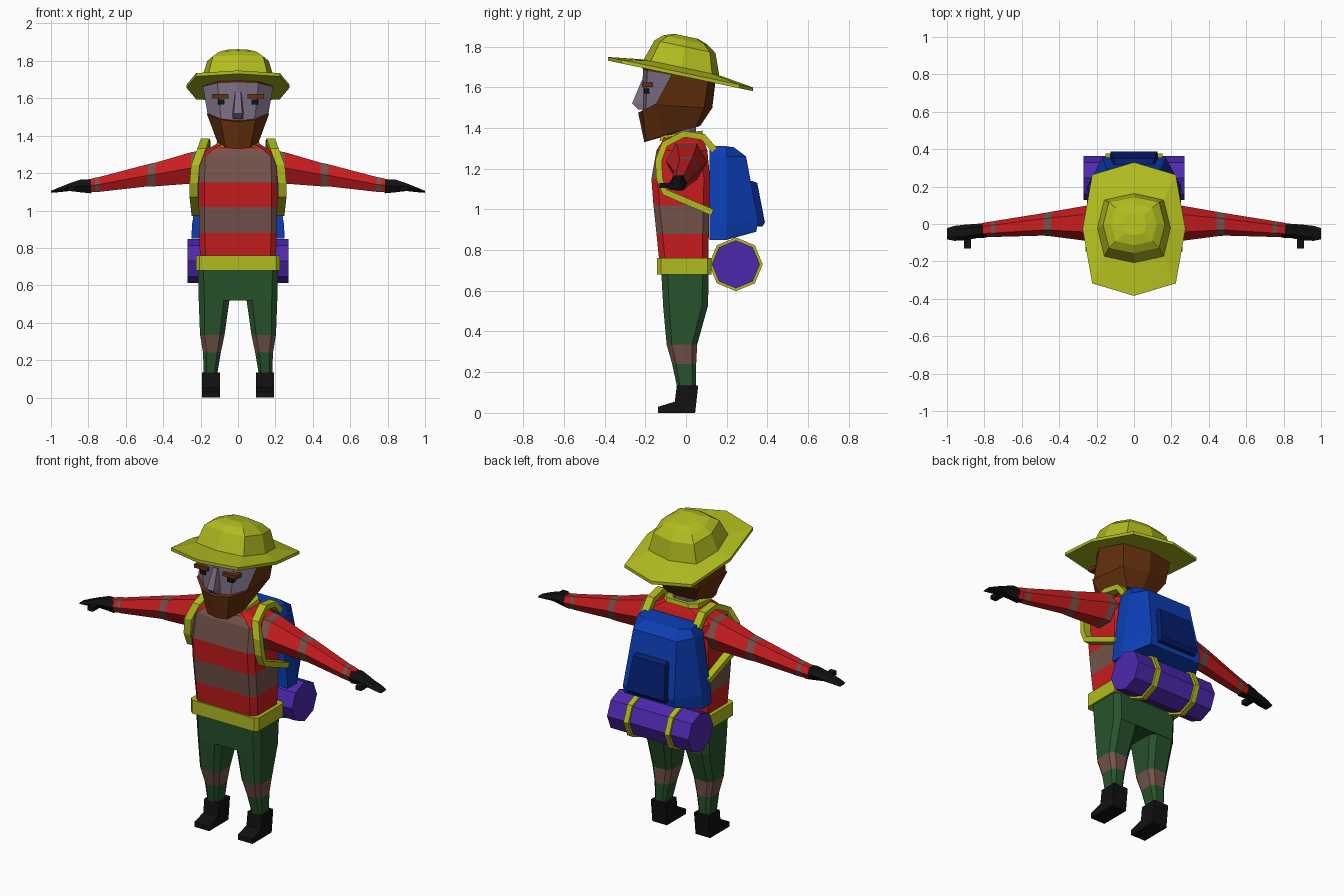
import bpy, bmesh, math
from mathutils import Vector

if "Cube" in bpy.data.objects:
    bpy.data.objects.remove(bpy.data.objects["Cube"])

PALETTE = {"red": (200, 34, 36), "stripe": (116, 84, 76), "yellow": (176, 186, 36),
           "green": (44, 84, 48), "black": (24, 24, 24), "skin": (124, 110, 132),
           "brown": (102, 52, 20), "blue": (20, 64, 178), "navy": (14, 36, 112),
           "purple": (80, 44, 172)}
MATS = {}
for key, rgb in PALETTE.items():
    MATS[key] = bpy.data.materials.new(key)
    MATS[key].diffuse_color = [(c / 255) ** 2.2 for c in rgb] + [1]


def loft(name, rings, cols, mirror=False, closed=False):
    """Skin equal-length rings; cols holds one colour per band, or a list per column."""
    bands = len(rings) if closed else len(rings) - 1
    if isinstance(cols, str):
        cols = [cols] * bands
    flat = lambda c: c if isinstance(c, str) else c[-1]
    names = sorted({n for c in cols for n in ([c] if isinstance(c, str) else c)})
    bm = bmesh.new()
    vs = [[bm.verts.new(p) for p in r] for r in rings]
    n = len(rings[0])
    for i in range(bands):
        a, b = vs[i], vs[(i + 1) % len(vs)]
        for j in range(n):
            k = (j + 1) % n
            f = bm.faces.new((a[j], a[k], b[k], b[j]))
            f.material_index = names.index(cols[i] if isinstance(cols[i], str) else cols[i][j])
    if not closed:
        bm.faces.new(vs[0][::-1]).material_index = names.index(flat(cols[0]))
        bm.faces.new(vs[-1]).material_index = names.index(flat(cols[-1]))
    bmesh.ops.recalc_face_normals(bm, faces=bm.faces)
    me = bpy.data.meshes.new(name)
    bm.to_mesh(me)
    bm.free()
    for m in names:
        me.materials.append(MATS[m])
    ob = bpy.data.objects.new(name, me)
    bpy.context.collection.objects.link(ob)
    if mirror:
        ob.modifiers.new("Mirror", 'MIRROR').use_clip = False
    return ob


def rect(z, x0, x1, y0, y1, c=0.03):
    """Horizontal rectangle with cut corners."""
    return [(x0 + c, y0, z), (x1 - c, y0, z), (x1, y0 + c, z), (x1, y1 - c, z),
            (x1 - c, y1, z), (x0 + c, y1, z), (x0, y1 - c, z), (x0, y0 + c, z)]


def section(x, cy, cz, hy, hz, n=6):
    """Upright oval section across the x axis."""
    return [(x, cy + hy * math.cos(2 * math.pi * i / n), cz + hz * math.sin(2 * math.pi * i / n))
            for i in range(n)]


def box(name, x0, x1, y0, y1, z0, z1, col, mirror=False):
    r = lambda z: [(x0, y0, z), (x1, y0, z), (x1, y1, z), (x0, y1, z)]
    return loft(name, [r(z0), r(z1)], col, mirror)


def both(half):
    """Complete a half ring whose first and last points lie on x = 0."""
    return half + [(-x, y, z) for x, y, z in half[-2:0:-1]]


def tilted(cy, rx, ry, off):
    """Eight-sided hat ring on the tilted brim plane."""
    pts = []
    for i in range(8):
        a, k = i * math.pi / 4, (1.15 if i % 2 else 1)
        y = cy + ry * k * math.sin(a)
        pts.append((rx * k * math.cos(a), y, 1.668 - 0.21 * y + off))
    return pts


# Striped sweater and belt
loft("sweater", [rect(0.68, -.20, .20, -.125, .11), rect(0.88, -.208, .208, -.145, .112),
                 rect(1.02, -.21, .21, -.16, .115), rect(1.15, -.21, .21, -.17, .118),
                 rect(1.29, -.205, .205, -.145, .105), rect(1.33, -.16, .16, -.12, .09),
                 rect(1.365, -.10, .10, -.10, .07)],
     ["red", "stripe", "red", ["stripe"] * 2 + ["red"] * 4 + ["red", "stripe"],
      ["stripe"] + ["red"] * 7, "red"])
loft("belt", [rect(0.68, -.225, .225, -.143, .125, .02), rect(0.76, -.225, .225, -.143, .125, .02)], "yellow")

# Sleeves with narrow bands
loft("sleeve", [section(.15, .0, 1.235, .105, .105), section(.21, .003, 1.232, .10, .10),
                section(.25, .004, 1.228, .095, .097), section(.44, .0, 1.193, .066, .073),
                section(.485, -.002, 1.188, .06, .068), section(.74, -.026, 1.14, .043, .046),
                section(.765, -.028, 1.137, .041, .044), section(.81, -.032, 1.13, .038, .04)],
     ["red", "stripe", "red", "stripe", "red", "stripe", "red"], mirror=True)

# Gloves
loft("glove", [section(.785, -.033, 1.128, .04, .042), section(.84, -.037, 1.132, .038, .04),
               section(.90, -.045, 1.125, .042, .024), section(.96, -.05, 1.11, .04, .014),
               section(1.0, -.052, 1.10, .03, .006)], "black", mirror=True)
box("thumb", .872, .908, -.13, -.06, 1.105, 1.13, "black", mirror=True)

# Trousers: hips and two legs
loft("hips", [rect(.52, -.21, .21, -.112, .108), rect(.70, -.215, .215, -.122, .112)], "green")
loft("leg", [rect(.132, .11, .183, -.045, .048, .015), rect(.24, .092, .187, -.068, .05, .02),
             rect(.335, .072, .203, -.095, .055, .025), rect(.52, .046, .21, -.112, .106)],
     ["green", "stripe", "green"], mirror=True)

# Boots: side profile spanned across the foot
profile = [(-.045, .135), (.06, .135), (.045, 0), (-.137, 0), (-.137, .03), (-.055, .055)]
loft("boot", [[(x, y, z) for y, z in profile] for x in (.095, .192)], "black", mirror=True)

# Neck and collar
loft("neck", [rect(z, -.065, .065, -.085, .05) for z in (1.32, 1.46)], "skin")
loft("collar", [[(x, y, z + .12 * y) for x, y, z in r] for r in
                (rect(1.352, -.115, .115, -.13, .085, .04), rect(1.377, -.11, .11, -.125, .08, .04),
                 rect(1.377, -.07, .07, -.09, .055), rect(1.352, -.07, .07, -.09, .055))],
     "yellow", closed=True)

# Head: beard below, face in front, hair behind
hair_cols = ["skin"] * 2 + ["brown"] * 4 + ["skin"] * 2
head = [both([(0, -.205, 1.33), (.065, -.195, 1.335), (.11, -.10, 1.365), (.09, .05, 1.405), (0, .07, 1.41)]),
        both([(0, -.235, 1.475), (.095, -.215, 1.485), (.166, -.155, 1.515), (.15, .09, 1.50), (0, .13, 1.50)]),
        both([(0, -.215, 1.48), (.09, -.197, 1.49), (.163, -.145, 1.52), (.15, .09, 1.505), (0, .13, 1.505)]),
        both([(0, -.212, 1.685), (.11, -.19, 1.68), (.188, -.07, 1.66), (.165, .11, 1.64), (0, .145, 1.63)]),
        both([(0, -.215, 1.715), (.112, -.195, 1.71), (.188, -.07, 1.69), (.165, .11, 1.66), (0, .145, 1.65)])]
loft("head", head, ["brown", "brown", hair_cols, "brown"])
loft("nose", [[(-w, -.19, z), (w, -.19, z), (w * .7, y, z), (-w * .7, y, z)] for w, y, z in
              ((.02, -.217, 1.635), (.032, -.265, 1.52), (.03, -.235, 1.49))], "skin")
box("eye", .072, .108, -.207, -.18, 1.568, 1.594, "black", mirror=True)
box("eyebrow", .05, .14, -.217, -.165, 1.60, 1.622, "brown", mirror=True)

# Wide-brimmed hat
brim_r = (-.027, .275, .357)
loft("hat", [tilted(*brim_r, -.018), tilted(*brim_r, 0), tilted(-.022, .195, .185, .025),
             tilted(-.005, .165, .15, .13), tilted(-.003, .12, .11, .163), tilted(0, .065, .06, .182)], "yellow")


# Backpack: rings narrow upwards and towards the back
def pack_ring(z, w, wb, yb, dz=0):
    return [(-w, .115, z), (w, .115, z), (w, .20, z), (wb, yb, z + dz), (-wb, yb, z + dz), (-w, .20, z)]


loft("backpack", [pack_ring(.85, .25, .17, .345, .04), pack_ring(.93, .245, .17, .355, .01),
                  pack_ring(1.26, .195, .145, .295), pack_ring(1.31, .175, .11, .235, -.005)], "blue")
loft("pack_pocket", [[(-w, .28, z), (w, .28, z), (w * .93, y, z), (-w * .93, y, z)] for w, y, z in
                     ((.135, .375, .915), (.135, .388, .935), (.115, .35, 1.13), (.11, .325, 1.14))], "navy")

# Bedroll with two bands
loft("bedroll", [section(x, .245, .73, .118, .118, 8) for x in (-.27, .27)], "purple")
loft("bedroll_band", [section(x, .245, .73, .132, .132, 8) for x in (.12, .152)], "yellow", mirror=True)

# Shoulder straps: flat band swept over the shoulder and under the arm
path = [Vector(p) for p in ((.17, .14, 1.29), (.17, .085, 1.355), (.175, -.01, 1.37), (.195, -.105, 1.32),
                            (.228, -.135, 1.24), (.236, -.13, 1.15), (.236, -.105, 1.085), (.225, .13, .985))]
rings = []
for i, p in enumerate(path):
    t = path[min(i + 1, len(path) - 1)] - path[max(i - 1, 0)]
    nrm = Vector((0, -t.z, t.y)).normalized() * .016
    side = Vector((.023, 0, 0))
    rings.append([p - side - nrm, p + side - nrm, p + side + nrm, p - side + nrm])
loft("shoulder_strap", rings, "yellow", mirror=True)

for m in bpy.data.materials:
    if m.users and not m.is_grease_pencil:
        m.use_nodes = True
        m.node_tree.nodes["Principled BSDF"].inputs["Base Color"].default_value = m.diffuse_color
